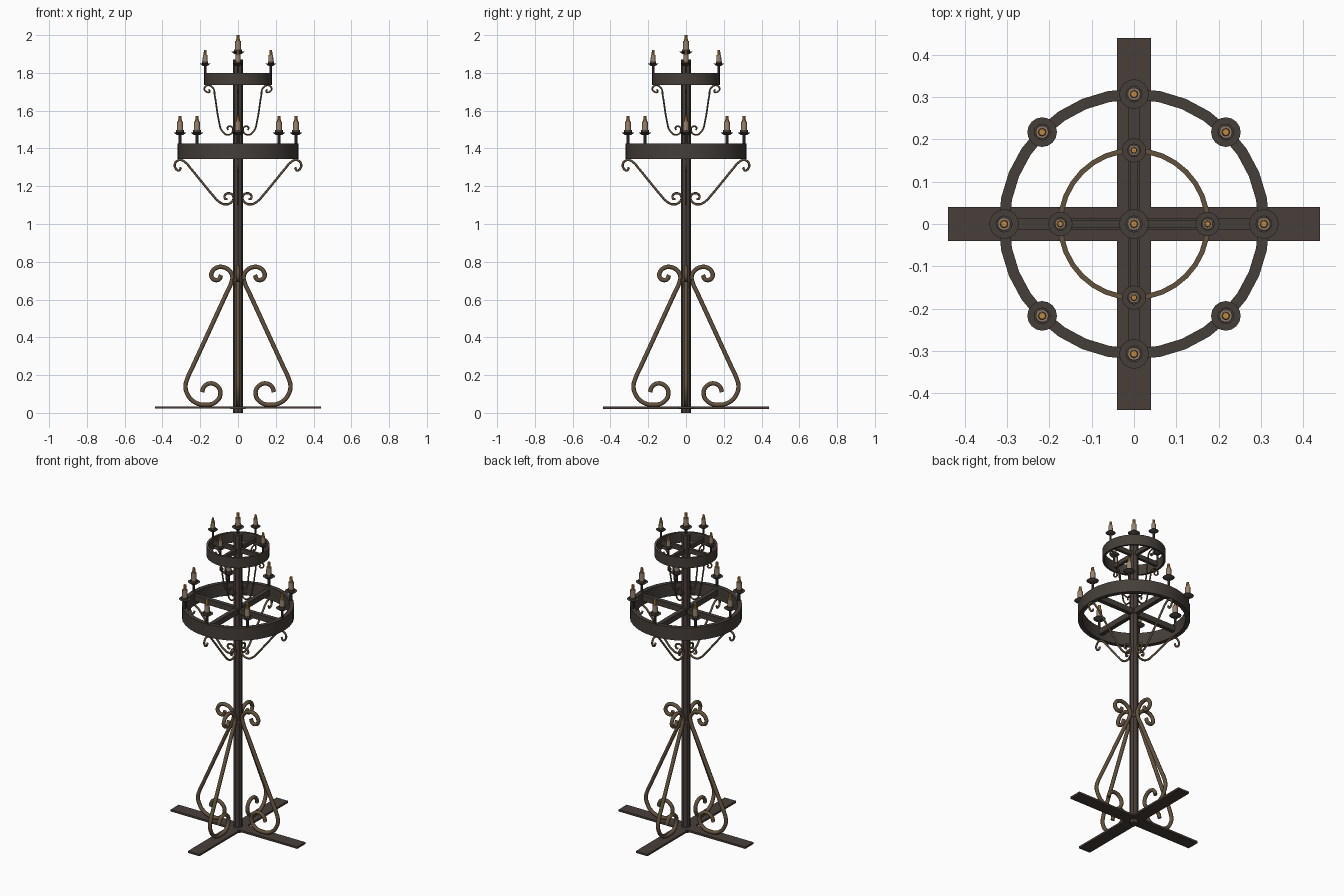
import bpy, bmesh, math
from mathutils import Matrix, Vector

cube = bpy.data.objects.get("Cube")
if cube:
    bpy.data.objects.remove(cube, do_unlink=True)


def material(name, *rgb):
    m = bpy.data.materials.new(name)
    m.use_nodes = True
    color = (*rgb, 1)
    m.diffuse_color = color
    bsdf = next(n for n in m.node_tree.nodes if n.type == 'BSDF_PRINCIPLED')
    bsdf.inputs["Base Color"].default_value = color
    bsdf.inputs["Roughness"].default_value = 0.8
    return m


IRON = material("dark iron", 0.066, 0.049, 0.041)
RING = material("blackened iron", 0.060, 0.049, 0.041)
BRONZE = material("brown scroll iron", 0.125, 0.084, 0.048)
WAX = material("old wax", 0.32, 0.23, 0.165)
FLAME = material("amber flame", 0.50, 0.25, 0.06)


def finish(name, bm, mats, smooth=True):
    bmesh.ops.recalc_face_normals(bm, faces=bm.faces)
    mesh = bpy.data.meshes.new(name)
    bm.to_mesh(mesh)
    bm.free()
    for m in mats:
        mesh.materials.append(m)
    ob = bpy.data.objects.new(name, mesh)
    bpy.context.collection.objects.link(ob)
    if smooth:
        bpy.ops.object.select_all(action='DESELECT')
        ob.select_set(True)
        bpy.context.view_layer.objects.active = ob
        bpy.ops.object.shade_smooth_by_angle(angle=math.radians(40))
    return ob


def cone(name, r_low, r_high, z_low, z_high, mat, at=(0, 0), sides=12):
    bm = bmesh.new()
    bmesh.ops.create_cone(bm, cap_ends=True, segments=sides, radius1=r_low,
                          radius2=r_high, depth=z_high - z_low)
    bmesh.ops.translate(bm, verts=bm.verts,
                        vec=(at[0], at[1], (z_low + z_high) / 2))
    return finish(name, bm, [mat])


def box(name, size, z, mat, angle=0):
    bm = bmesh.new()
    bmesh.ops.create_cube(bm, size=1)
    bmesh.ops.scale(bm, verts=bm.verts, vec=size)
    ob = finish(name, bm, [mat], smooth=False)
    ob.location.z = z
    ob.rotation_euler.z = angle
    return ob


def hoop(name, r_in, r_out, z_low, z_high, top_mat, sides=32):
    # rectangular profile spun round the post
    bm = bmesh.new()
    corners = [(r_in, z_low), (r_out, z_low), (r_out, z_high), (r_in, z_high)]
    face = bm.faces.new([bm.verts.new((r, 0, z)) for r, z in corners])
    edges = list(face.edges)
    bm.faces.remove(face)
    bmesh.ops.spin(bm, geom=edges, cent=(0, 0, 0), axis=(0, 0, 1),
                   angle=math.tau, steps=sides)
    bmesh.ops.remove_doubles(bm, verts=bm.verts, dist=0.0005)
    for f in bm.faces:
        f.material_index = int(f.calc_center_median().z > z_high - 0.001)
    return finish(name, bm, [RING, top_mat])


def scrolls(name, points, radius):
    # one bent rod, repeated on the four sides
    curve = bpy.data.curves.new(name, 'CURVE')
    curve.dimensions = '3D'
    curve.resolution_u = 5
    curve.bevel_depth = radius
    curve.bevel_resolution = 2
    curve.use_fill_caps = True
    curve.materials.append(BRONZE)
    spline = curve.splines.new('BEZIER')
    spline.bezier_points.add(len(points) - 1)
    for bp, (r, z) in zip(spline.bezier_points, points):
        bp.co = (r, 0, z)
        bp.handle_left_type = bp.handle_right_type = 'AUTO'
    for side, k in zip(("left", "back", "right", "front"), range(4)):
        ob = bpy.data.objects.new(f"{name}_{side}", curve)
        ob.rotation_euler.z = k * math.pi / 2
        bpy.context.collection.objects.link(ob)


def candle(name, x, y, z, s):
    # stem, drip dish, holder, candle and flame stacked above height z
    at = (x, y)
    cone(name + "_stem", 0.008 * s, 0.008 * s, z, z + 0.05 * s, RING, at, 8)
    cone(name + "_dish", 0.016 * s, 0.035 * s, z + 0.046 * s, z + 0.06 * s, RING, at, 16)
    cone(name + "_holder", 0.02 * s, 0.02 * s, z + 0.058 * s, z + 0.072 * s, RING, at)
    cone(name + "_wax", 0.016 * s, 0.015 * s, z + 0.07 * s, z + 0.117 * s, WAX, at)
    cone(name + "_flame", 0.010 * s, 0.008 * s, z + 0.117 * s, z + 0.148 * s, FLAME, at, 8)


# crossed feet and central post
box("foot_bar_x", (0.88, 0.08, 0.012), 0.028, IRON)
box("foot_bar_y", (0.88, 0.08, 0.012), 0.0275, IRON, math.pi / 2)
cone("post", 0.026, 0.026, 0, 1.87, IRON, sides=8)
cone("post_collar", 0.03, 0.03, 0.695, 0.71, IRON, sides=16)

# two hoops with crossed spokes
hoop("lower_hoop", 0.294, 0.32, 1.345, 1.425, RING)
hoop("upper_hoop", 0.168, 0.18, 1.735, 1.80, BRONZE)
for axis, angle in (("x", 0), ("y", math.pi / 2)):
    box("lower_spoke_" + axis, (0.6, 0.026, 0.035), 1.39, RING, angle)
    box("upper_spoke_" + axis, (0.345, 0.018, 0.028), 1.77, RING, angle)

# scrolled braces: feet to post, post to lower hoop, post to upper hoop
scrolls("base_scroll", [
    (.19, .11), (.18, .138), (.148, .156), (.111, .143), (.093, .106),
    (.115, .06), (.175, .043), (.235, .06), (.268, .10), (.278, .14),
    (.265, .19), (.245, .233), (.06, .635), (.037, .685), (.03, .725),
    (.05, .757), (.08, .772), (.115, .768), (.138, .745), (.14, .72),
    (.122, .704), (.1, .708), (.09, .73)], 0.0115)
scrolls("lower_brace", [
    (.302, 1.3), (.312, 1.284), (.331, 1.296), (.332, 1.323), (.307, 1.339),
    (.275, 1.323), (.255, 1.3), (.13, 1.148), (.108, 1.124), (.069, 1.104),
    (.034, 1.116), (.024, 1.143), (.042, 1.162), (.068, 1.154),
    (.068, 1.134), (.055, 1.132)], 0.006)
scrolls("upper_brace", [
    (.155, 1.713), (.15, 1.7), (.168, 1.7), (.178, 1.718), (.16, 1.734),
    (.132, 1.72), (.123, 1.68), (.1, 1.54), (.086, 1.495), (.053, 1.472),
    (.028, 1.49), (.036, 1.516), (.056, 1.51), (.052, 1.497)], 0.0045)

# candles round each hoop and one on the post
for i in range(8):
    a = i * math.tau / 8
    candle(f"lower_candle_{i}", 0.307 * math.cos(a), 0.307 * math.sin(a), 1.425, 1)
for i in range(4):
    a = i * math.tau / 4
    candle(f"upper_candle_{i}", 0.174 * math.cos(a), 0.174 * math.sin(a), 1.80, 0.82)
candle("top_candle", 0, 0, 1.852, 1)
